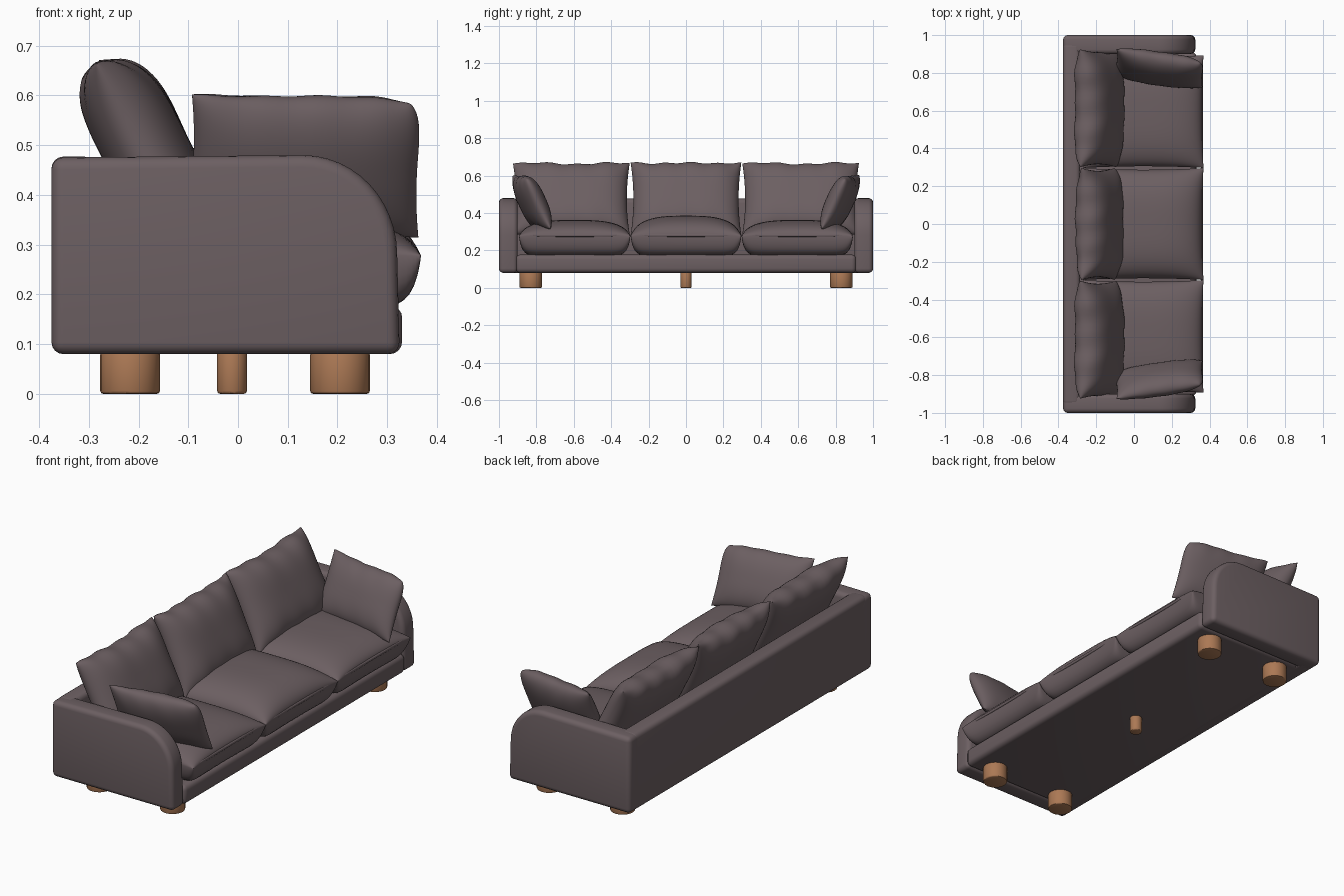
import bpy, bmesh, math
from mathutils import Matrix, Vector

cube = bpy.data.objects.get("Cube")
if cube:
    bpy.data.objects.remove(cube, do_unlink=True)


def material(name, rgb):
    m = bpy.data.materials.new(name)
    m.use_nodes = True
    colour = (*rgb, 1)
    m.diffuse_color = colour
    bsdf = m.node_tree.nodes["Principled BSDF"]
    bsdf.inputs["Base Color"].default_value = colour
    bsdf.inputs["Roughness"].default_value = 0.8
    return m


fabric = material("mauve grey fabric", (0.15, 0.115, 0.122))
wood = material("warm wood", (0.41, 0.19, 0.09))


def finish(bm, name, mat, angle=45):
    bmesh.ops.recalc_face_normals(bm, faces=bm.faces[:])
    mesh = bpy.data.meshes.new(name)
    bm.to_mesh(mesh)
    bm.free()
    mesh.materials.append(mat)
    obj = bpy.data.objects.new(name, mesh)
    bpy.context.collection.objects.link(obj)
    bpy.ops.object.select_all(action="DESELECT")
    obj.select_set(True)
    bpy.context.view_layer.objects.active = obj
    bpy.ops.object.shade_smooth_by_angle(angle=math.radians(angle))
    return obj


def round_edges(bm, width, segments=4):
    bm.normal_update()
    sharp = [e for e in bm.edges if e.calc_face_angle(0) > 0.7]
    bmesh.ops.bevel(bm, geom=sharp, offset=width, segments=segments,
                    profile=0.5, affect="EDGES", clamp_overlap=True)


def box(name, low, high, width):
    low, high = Vector(low), Vector(high)
    bm = bmesh.new()
    bmesh.ops.create_cube(bm, size=1, matrix=Matrix.Translation((low + high) / 2)
                          @ Matrix.Diagonal((*(high - low), 1)))
    round_edges(bm, width)
    return finish(bm, name, fabric)


def arm(name, side):
    # side profile with a large rounded front shoulder, extruded across
    pts = [(-0.375, 0.08), (0.325, 0.08), (0.32, 0.28)]
    for i in range(1, 13):
        t = i / 12 * math.pi / 2
        pts.append((0.13 + 0.19 * math.cos(t), 0.28 + 0.2 * math.sin(t)))
    pts += [(-0.375, 0.475)]
    bm = bmesh.new()
    face = bm.faces.new([bm.verts.new((x, side * 0.9, z)) for x, z in pts])
    out = bmesh.ops.extrude_face_region(bm, geom=[face])["geom"]
    bmesh.ops.translate(bm, vec=(0, side * 0.1, 0),
                        verts=[g for g in out if isinstance(g, bmesh.types.BMVert)])
    bmesh.ops.recalc_face_normals(bm, faces=bm.faces[:])
    round_edges(bm, 0.024)
    return finish(bm, name, fabric)


def cushion(name, matrix, hu, hv, top, bottom, power=(3, 8), pinch=0.04,
            shoulder=0.0, wrinkle=0.0, phase=0.0, n=36):
    """Two padded sheets joined at a seam; local x, y span the seam plane."""
    bm = bmesh.new()

    def point(i, j, sign):
        # samples crowd towards the seam
        u = math.sin((i / n - 0.5) * math.pi)
        v = math.sin((j / n - 0.5) * math.pi)
        p = power[0] if sign > 0 else power[1]
        h = (top if sign > 0 else bottom) * math.sqrt(
            max(0, (1 - abs(u) ** p) * (1 - abs(v) ** p)))
        # edges draw inward between the corners
        x = hu * u * (1 - pinch * (1 - v * v))
        y = hv * v * (1 - pinch * (1 - u * u))
        cut = 1 - shoulder * (max(u, 0) * max(v, 0)) ** 3
        fold = wrinkle * math.sin(9 * u + phase + 2 * v) * math.sin(4 * u - phase)
        h += fold * v * v * min(1, h / 0.03)
        y += fold * 0.8 * max(v, 0) ** 4
        return matrix @ Vector((x * cut, y * cut, sign * h))

    sheets = []
    for sign in (1, -1):
        grid = [[bm.verts.new(point(i, j, sign)) for j in range(n + 1)]
                for i in range(n + 1)]
        for i in range(n):
            for j in range(n):
                bm.faces.new((grid[i][j], grid[i + 1][j],
                              grid[i + 1][j + 1], grid[i][j + 1]))
        sheets.append(grid)
    bmesh.ops.remove_doubles(bm, verts=bm.verts[:], dist=0.0004)
    return finish(bm, name, fabric, 60)


def frame(origin, u, v):
    """Matrix whose local x, y follow u, v at the origin."""
    u, v = Vector(u).normalized(), Vector(v)
    v = (v - u * v.dot(u)).normalized()
    m = Matrix((u, v, u.cross(v))).transposed().to_4x4()
    return Matrix.Translation(origin) @ m


def leg(name, x, y, radius):
    bm = bmesh.new()
    bmesh.ops.create_cone(bm, cap_ends=True, segments=20, radius1=radius,
                          radius2=radius, depth=0.085,
                          matrix=Matrix.Translation((x, y, 0.0425)))
    round_edges(bm, 0.006, 2)
    return finish(bm, name, wood)


# frame of the sofa
box("base", (-0.35, -0.91, 0.08), (0.33, 0.91, 0.178), 0.025)
box("back_panel", (-0.375, -0.96, 0.08), (-0.285, 0.96, 0.477), 0.024)

# seat and back cushions, three across
for label, y, half, crown, phase in (("right", -0.595, 0.298, 0.085, 0.4),
                                     ("middle", 0, 0.296, 0.108, 2.1),
                                     ("left", 0.595, 0.298, 0.085, 3.7)):
    cushion("seat_cushion_" + label, frame((0.05, y, 0.278), (1, 0, 0), (0, 1, 0)),
            0.318, half, crown, 0.108, power=(3, 12), pinch=0.03)
    # raised piping along the front seam
    rope = cushion("seat_seam_" + label, frame((0.352, y, 0.281), (0, 1, 0), (1, 0, 0)),
                   half * 0.98, 0.012, 0.008, 0.008, power=(6, 6), pinch=0, n=12)
    lean = -0.1 if y else -0.09
    cushion("back_cushion_" + label,
            frame((-0.19, y * 1.03, 0.475), (0, 1, 0), (lean * 2, 0, 0.4)),
            0.312 if y else 0.296, 0.213, 0.098, 0.075, power=(3.5, 4),
            pinch=0.05, wrinkle=0.007, phase=phase)

# arms, loose pillows and corner legs on both sides
for label, s in (("right", -1), ("left", 1)):
    arm("arm_" + label, s)
    pillow = frame((0.135, 0.825, 0.458), (0.47, -0.07, 0), (0, 0.13, 0.28))
    cushion("arm_pillow_" + label, Matrix.Diagonal((1, s, 1, 1)) @ pillow,
            0.24, 0.158, 0.068, 0.06, power=(2.6, 2.6), pinch=0.05,
            shoulder=0.14, wrinkle=0.003, phase=s)
    leg("back_leg_" + label, -0.217, s * 0.83, 0.06)
    leg("front_leg_" + label, 0.205, s * 0.83, 0.06)
leg("centre_leg", -0.012, 0, 0.03)
